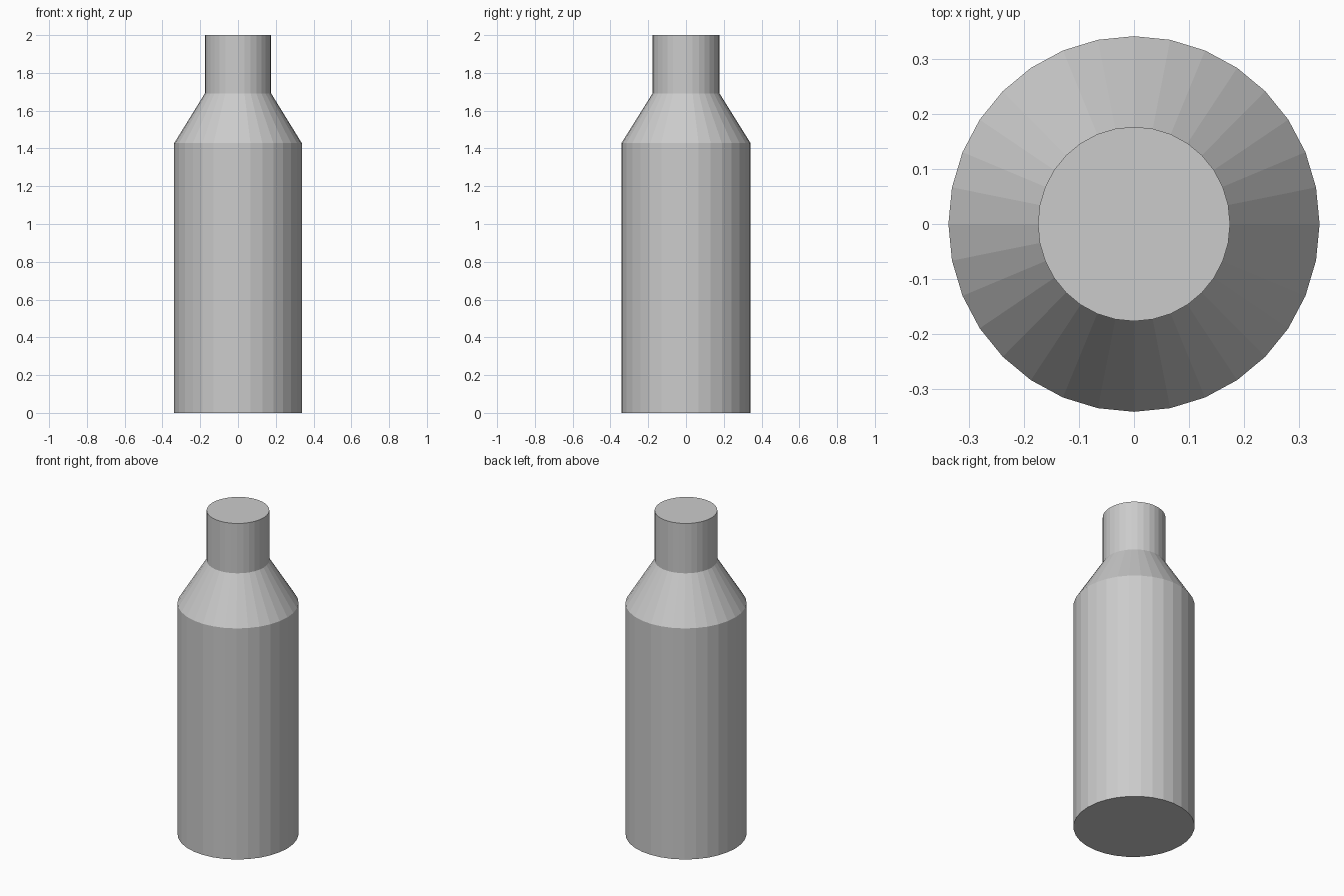
import bpy, bmesh, math

if "Cube" in bpy.data.objects:
    bpy.data.objects.remove(bpy.data.objects["Cube"])

SIDES = 32
# (radius x, radius y, height): base, shoulder, neck bottom, neck top
PROFILE = [(0.338, 0.342, 0.0), (0.338, 0.342, 1.428),
           (0.175, 0.177, 1.692), (0.175, 0.177, 2.0)]

# Bottle: profile rings joined into flat-faced walls
bm = bmesh.new()
rings = []
for rx, ry, z in PROFILE:
    angles = [2 * math.pi * i / SIDES for i in range(SIDES)]
    rings.append([bm.verts.new((rx * math.cos(a), ry * math.sin(a), z)) for a in angles])

for low, high in zip(rings, rings[1:]):
    for i in range(SIDES):
        j = (i + 1) % SIDES
        bm.faces.new((low[i], low[j], high[j], high[i]))

# Flat base and closed neck top
bm.faces.new(rings[0][::-1])
bm.faces.new(rings[-1])

mesh = bpy.data.meshes.new("bottle")
bm.to_mesh(mesh)
bm.free()
bpy.context.collection.objects.link(bpy.data.objects.new("bottle", mesh))
